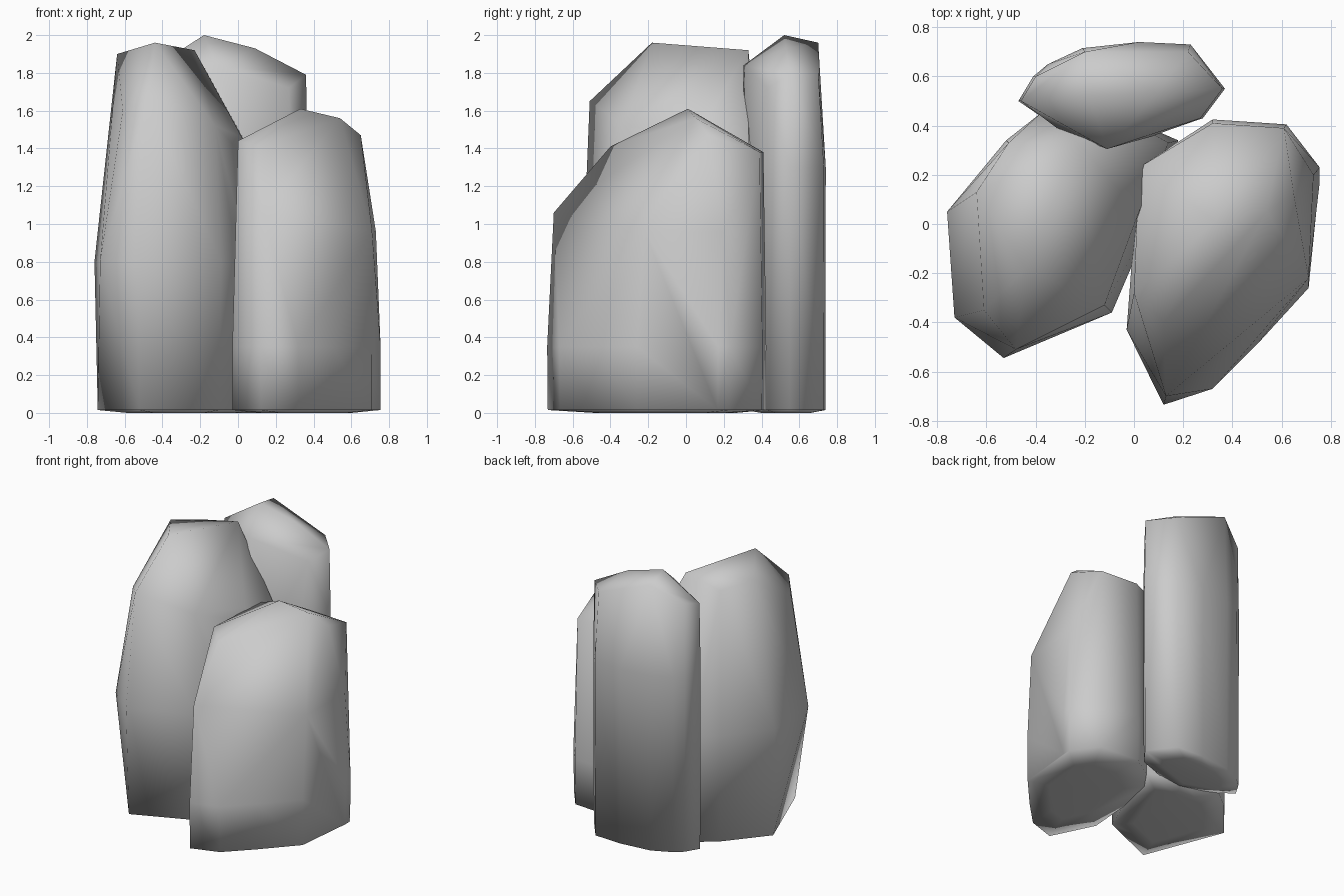
import bpy, bmesh
from math import radians


def rock(name, outline, crown, belly, foot, undercut=()):
    """Boulder: hull of a footprint at belly height, a slightly drawn-in
    foot ring (undercut corners left out), a shallow base, and the crown."""
    cx = sum(p[0] for p in outline) / len(outline)
    cy = sum(p[1] for p in outline) / len(outline)
    bm = bmesh.new()
    for z, s in ((0.0, 0.6), (0.015, foot), (belly, 1.0)):
        for i, (x, y) in enumerate(outline):
            if z == belly or i not in undercut:
                bm.verts.new((cx + (x - cx) * s, cy + (y - cy) * s, z))
    for p in crown:
        bm.verts.new(p)
    hull = bmesh.ops.convex_hull(bm, input=bm.verts[:])
    spare = {g for g in hull["geom_interior"] + hull["geom_unused"]
             if isinstance(g, bmesh.types.BMVert)}
    bmesh.ops.delete(bm, geom=list(spare), context='VERTS')
    bmesh.ops.dissolve_limit(bm, angle_limit=radians(1),
                             verts=bm.verts[:], edges=bm.edges[:])
    bmesh.ops.recalc_face_normals(bm, faces=bm.faces[:])
    mesh = bpy.data.meshes.new(name)
    bm.to_mesh(mesh)
    bm.free()
    ob = bpy.data.objects.new(name, mesh)
    bpy.context.collection.objects.link(ob)
    # Soft shading all over, including round the base
    for face in mesh.polygons:
        face.use_smooth = True


# Tall left rock, sloping down to the right
rock("left_rock",
     [(-0.76, 0.05), (-0.70, 0.12), (-0.52, 0.34), (-0.38, 0.45), (-0.05, 0.44),
      (0.18, 0.34), (0.06, 0.0), (0.0, -0.15), (-0.09, -0.36), (-0.37, -0.47),
      (-0.53, -0.545), (-0.73, -0.38)],
     [(-0.44, -0.18, 1.96), (-0.23, 0.33, 1.92), (-0.51, 0.33, 1.86),
      (-0.64, 0.13, 1.90), (-0.61, -0.35, 1.60), (-0.48, -0.51, 1.65),
      (-0.12, -0.33, 1.52), (0.02, 0.05, 1.46), (0.14, 0.33, 1.25)],
     belly=0.8, foot=0.96, undercut=(11,))

# Flat slab standing at the back
rock("back_rock",
     [(-0.47, 0.50), (-0.41, 0.60), (-0.35, 0.65), (-0.21, 0.715), (0.02, 0.74),
      (0.23, 0.73), (0.37, 0.55), (0.28, 0.43), (0.07, 0.355), (-0.11, 0.305),
      (-0.30, 0.38)],
     [(-0.18, 0.52, 2.0), (0.09, 0.53, 1.93), (0.36, 0.55, 1.79),
      (-0.20, 0.70, 1.96), (0.22, 0.70, 1.80), (-0.11, 0.305, 1.84),
      (0.27, 0.43, 1.72), (-0.46, 0.50, 1.82), (-0.40, 0.60, 1.84)],
     belly=1.3, foot=0.99)

# Shorter right rock with a wedge-shaped front
rock("right_rock",
     [(0.12, -0.735), (0.32, -0.67), (0.50, -0.49), (0.71, -0.26), (0.755, 0.17),
      (0.755, 0.23), (0.62, 0.405), (0.32, 0.425), (0.02, 0.23), (0.0, -0.05),
      (-0.03, -0.43)],
     [(0.33, 0.01, 1.61), (0.54, 0.05, 1.56), (0.65, 0.12, 1.47),
      (0.61, 0.39, 1.38), (0.32, 0.41, 1.38), (0.02, 0.23, 1.43),
      (0.0, -0.28, 1.44), (0.12, -0.40, 1.41), (0.13, -0.70, 1.06),
      (0.71, -0.22, 0.96), (0.73, 0.20, 0.96)],
     belly=0.35, foot=0.995)
